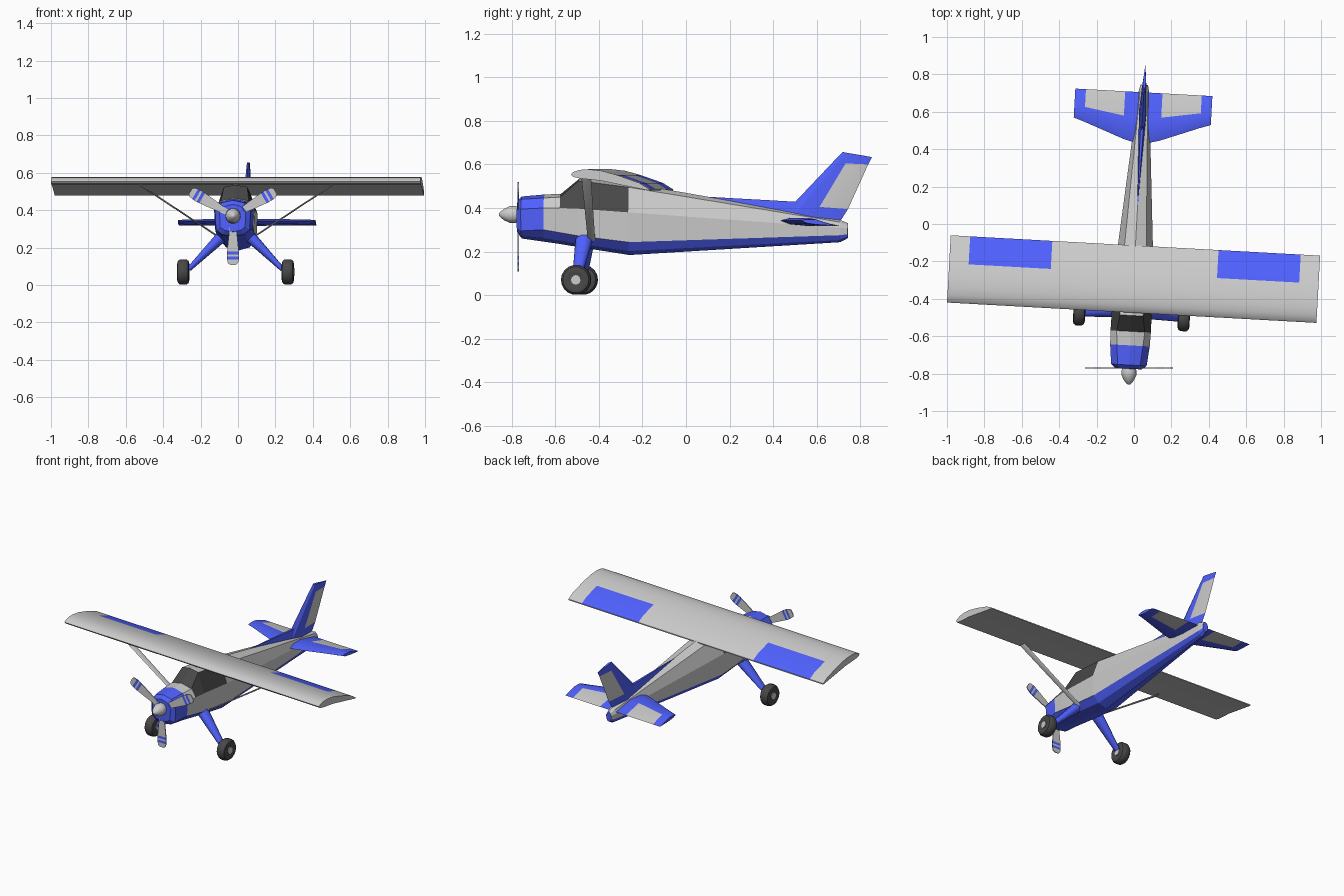
import bpy, bmesh
from math import sin, cos, pi, radians
from mathutils import Vector, Matrix

if "Cube" in bpy.data.objects:
    bpy.data.objects.remove(bpy.data.objects["Cube"])

def material(name, rgb):
    m = bpy.data.materials.new(name)
    m.diffuse_color = (*rgb, 1)
    m.use_nodes = True
    m.node_tree.nodes["Principled BSDF"].inputs["Base Color"].default_value = m.diffuse_color
    return m

MATS = [material("light_grey", (.8, .8, .8)),
        material("blue", (.08, .12, 1.0)),
        material("dark", (.065, .065, .065))]
GREY, BLUE, DARK = 0, 1, 2
# the airframe is yawed slightly, the propeller is not
YAW = Matrix.Translation((.014, 0, 0)) @ Matrix.Rotation(-.055, 4, 'Z')

def loft(name, rings, colour=lambda i, j: GREY, matrix=YAW, smooth=None):
    """Skin a list of closed rings; colour(i, j) gives the material of segment i, side j."""
    bm = bmesh.new()
    vs = [[bm.verts.new(p) for p in ring] for ring in rings]
    n = len(vs[0])
    for i in range(len(vs) - 1):
        for j in range(n):
            k = (j + 1) % n
            f = bm.faces.new((vs[i][j], vs[i][k], vs[i + 1][k], vs[i + 1][j]))
            f.material_index = colour(i, j)
    bm.faces.new(vs[0]).material_index = colour(0, 0)
    bm.faces.new(vs[-1]).material_index = colour(len(vs) - 2, 0)
    bmesh.ops.recalc_face_normals(bm, faces=bm.faces)
    me = bpy.data.meshes.new(name)
    bm.to_mesh(me)
    bm.free()
    for m in MATS:
        me.materials.append(m)
    ob = bpy.data.objects.new(name, me)
    ob.matrix_world = matrix
    bpy.context.collection.objects.link(ob)
    if smooth:
        bpy.ops.object.select_all(action='DESELECT')
        ob.select_set(True)
        bpy.context.view_layer.objects.active = ob
        bpy.ops.object.shade_smooth_by_angle(angle=radians(smooth))
    return ob

def ellipse(c, u, v, n=12):
    c, u, v = Vector(c), Vector(u), Vector(v)
    return [c + u * cos(2 * pi * k / n) + v * sin(2 * pi * k / n) for k in range(n)]

# fuselage: y, bottom, belly line, sill, shoulder, top, half width, roof half width
stations = [
    (-.775, .285, .310, .385, .420, .432, .070, .045),
    (-.755, .260, .295, .395, .440, .453, .095, .060),
    (-.650, .245, .300, .400, .446, .462, .106, .070),
    (-.575, .234, .287, .400, .450, .465, .108, .075),
    (-.490, .220, .272, .397, .525, .535, .107, .062),
    (-.260, .184, .243, .380, .495, .515, .105, .065),
    (.710, .243, .275, .310, .335, .345, .028, .020),
    (.745, .262, .280, .305, .320, .330, .020, .012)]

def body_ring(y, bot, belly, sill, shoulder, top, w, wt):
    half = [(.6 * w, bot + .3 * (belly - bot)), (.95 * w, belly), (w, sill), (wt, shoulder)]
    pts = [(0, bot)] + half + [(0, top)] + [(-x, z) for x, z in reversed(half)]
    return [(x, y, z) for x, z in pts]

def body_colour(i, j):
    side = min(j, 9 - j)              # 0 bottom .. 4 top
    if i < 2 or side < 2:
        return BLUE
    if i == 3 and side >= 3 or i == 4 and side == 3:
        return DARK
    return GREY

def screen_colour(i, j):
    return body_colour(i, j)

loft("fuselage", [body_ring(*s) for s in stations], screen_colour)

# wing: airfoil (chord position, z), top first from the trailing edge
airfoil = [(.36, .487), (.315, .515), (.225, .548), (.14, .571), (.08, .578), (.04, .575),
           (.01, .565), (0, .555), (.01, .543), (.04, .536), (.14, .525), (.25, .502), (.36, .480)]
airfoil[2] = (.21, .552)
spans = (-.989, -.885, -.445, .445, .885, .989)
loft("wing", [[(x, -.475 + u, z) for u, z in airfoil] for x in spans],
     lambda i, j: BLUE if i in (1, 3) and j < 2 else GREY, smooth=35)

def tail_ring(le, split, te, thick):
    """Thin six-point section through leading edge, hinge line and trailing edge."""
    le, split, te, t = map(Vector, (le, split, te, thick))
    q = le.lerp(split, .35)
    return [le, q + t * .8, split + t, te, split - t, q - t * .8]

# tailplane with grey elevators
def stab_ring(x, le, split, h):
    return tail_ring((x, le, .342), (x, split, .335), (x, .705, .318), (0, 0, h))

stab_half = [(.10, .452, .575, .018), (.31, .531, .61, .014), (.367, .55, .62, .011)]
rings = [stab_ring(-x, *r) for x, *r in reversed(stab_half)]
rings += [stab_ring(0, .425, .56, .018)] + [stab_ring(*r) for r in stab_half]
loft("tailplane", rings, lambda i, j: GREY if i in (1, 4) and j in (2, 3) else BLUE, smooth=20)

# fin with grey rudder
fin = [((.42, .345), (.58, .345), (.71, .340), .020),
       ((.485, .41), (.615, .405), (.745, .395), .020),
       ((.675, .61), (.735, .605), (.838, .600), .012),
       ((.72, .657), (.76, .650), (.855, .634), .008)]
loft("fin", [tail_ring((0, *a), (0, *b), (0, *c), (h, 0, 0)) for a, b, c, h in fin],
     lambda i, j: GREY if i == 1 and j in (2, 3) else BLUE, smooth=20)

# dorsal fillet running forward from the fin
loft("dorsal_fillet", [[(-w, y, z0), (w, y, z0), (w * .4, y, z1), (-w * .4, y, z1)]
     for y, w, z0, z1 in ((.09, .003, .43, .452), (.50, .02, .35, .429), (.60, .02, .34, .429))],
     lambda i, j: BLUE)

for s, side in ((1, "right"), (-1, "left")):
    # wing strut
    loft(side + "_wing_strut",
         [ellipse((s * x, -.43, z), (0, c, 0), (s * .004, 0, .008), 10)
          for x, z, c in ((.09, .255, .017), (.515, .535, .022))], smooth=50)
    # landing gear leg and axle
    loft(side + "_gear_leg",
         [ellipse((s * x, y, z), (0, a, 0), (s * b * .68, 0, b * .73), 10)
          for x, y, z, a, b in ((.05, -.462, .285, .042, .036), (.11, -.468, .225, .037, .029),
                                (.25, -.488, .085, .021, .013))], lambda i, j: BLUE, smooth=50)
    # tyre
    tyre = ((-.027, .030), (-.032, .045), (-.028, .060), (-.015, .069),
            (.015, .069), (.028, .060), (.032, .045), (.027, .030))
    loft(side + "_tyre", [ellipse((s * .28 + x, -.49, .07), (0, r, 0), (0, 0, r), 18)
                          for x, r in tyre], lambda i, j: DARK, smooth=40)
    loft(side + "_wheel_hub", [ellipse((s * .28 + x, -.49, .07), (0, .022, 0), (0, 0, .022), 12)
                               for x in (-.031, .031)], smooth=40)

# spinner
HUB = Vector((-.027, -.77, .37))
loft("spinner", [ellipse(HUB + Vector((0, y, 0)), (r, 0, 0), (0, 0, r), 14)
     for y, r in ((.01, .034), (-.02, .041), (-.04, .039), (-.065, .027), (-.084, .012), (-.089, .004))],
     matrix=Matrix(), smooth=50)

# three propeller blades with twin stripes
blade = ((.02, .013), (.06, .017), (.12, .024), (.19, .031), (.206, .032),
         (.218, .032), (.234, .031), (.252, .027), (.262, .016))
for k in range(3):
    loft("propeller_blade", [[(-w, -.003, -r), (w, -.003, -r), (w, .003, -r), (-w, .003, -r)]
         for r, w in blade], lambda i, j: BLUE if i in (3, 5) else GREY,
         Matrix.Translation(HUB) @ Matrix.Rotation(k * 2 * pi / 3, 4, 'Y'))
